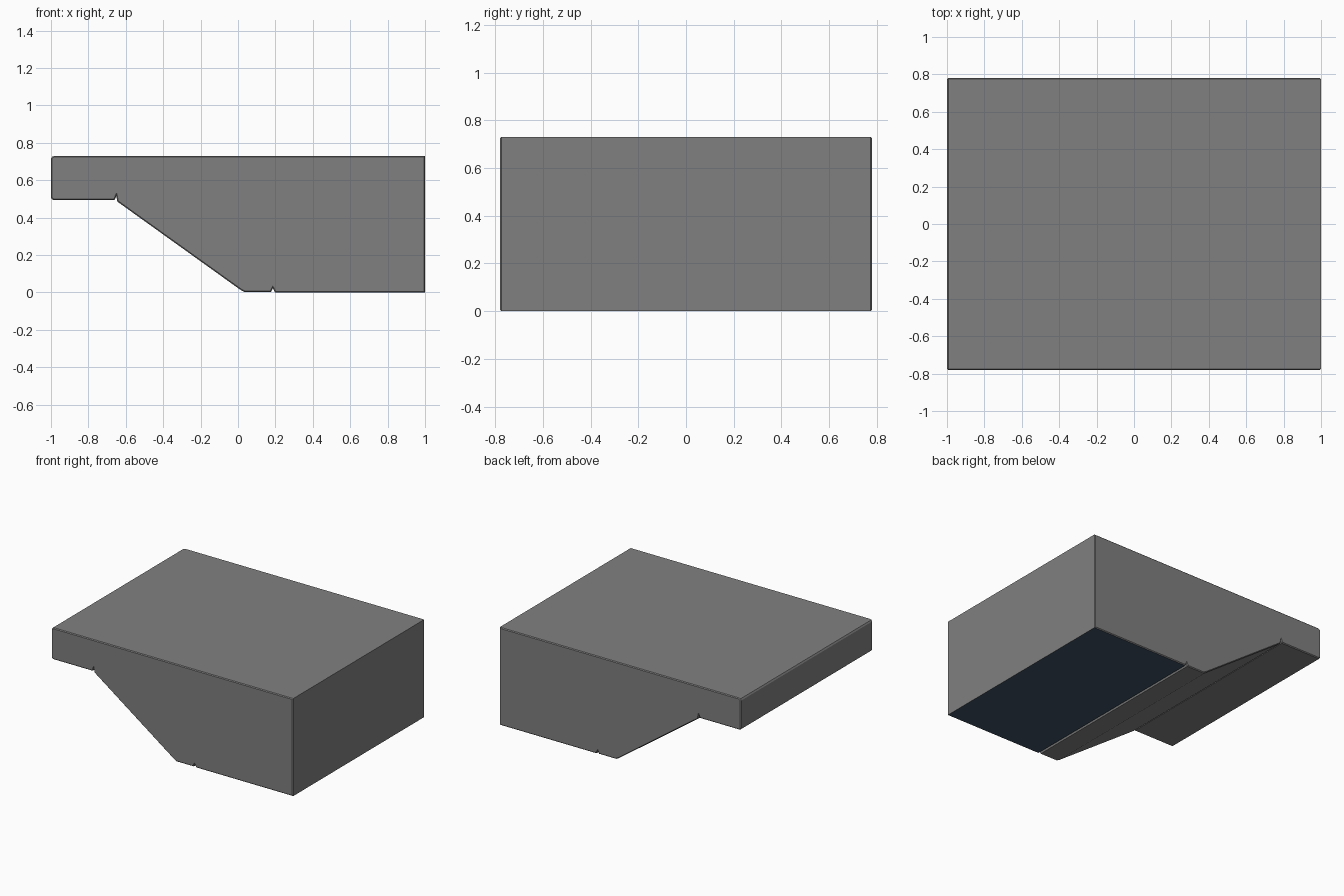
import bpy, bmesh

if "Cube" in bpy.data.objects:
    bpy.data.objects.remove(bpy.data.objects["Cube"])

def material(name, rgb):
    m = bpy.data.materials.new(name)
    m.diffuse_color = (*rgb, 1)
    m.use_nodes = True
    m.node_tree.nodes["Principled BSDF"].inputs["Base Color"].default_value = m.diffuse_color
    return m

grey = material("mid_grey", (0.216, 0.216, 0.216))
navy = material("dark_slate_blue", (0.047, 0.082, 0.129))

# Side profile (x, z): chamfered nose, two small V grooves, sloped underside
profile = [
    (1.0, 0.0), (1.0, 0.73), (-0.98, 0.73), (-0.993, 0.726), (-1.0, 0.715),
    (-1.0, 0.508), (-0.995, 0.498), (-0.985, 0.494), (-0.66, 0.494),
    (-0.651, 0.514), (-0.645, 0.485), (0.015, 0.012), (0.035, 0.002),
    (0.177, 0.002), (0.186, 0.022), (0.198, 0.0),
]
HALF = 0.78

bm = bmesh.new()
front = bm.faces.new([bm.verts.new((x, -HALF, z)) for x, z in profile])
ext = bmesh.ops.extrude_face_region(bm, geom=[front], use_keep_orig=True)
moved = [g for g in ext["geom"] if isinstance(g, bmesh.types.BMVert)]
bmesh.ops.translate(bm, verts=moved, vec=(0, 2 * HALF, 0))
bmesh.ops.recalc_face_normals(bm, faces=bm.faces[:])

# Soft chamfer around both end caps
rim = [e for e in bm.edges if abs(e.verts[0].co.y - e.verts[1].co.y) < 1e-6]
bmesh.ops.bevel(bm, geom=rim, offset=0.006, segments=1, affect='EDGES',
                clamp_overlap=True)
bm.normal_update()

# Dark base pad: flat downward faces right of the lower groove
for f in bm.faces:
    c = f.calc_center_median()
    f.material_index = int(f.normal.z < -0.9 and c.z < 0.01 and c.x > 0.3)

mesh = bpy.data.meshes.new("wedge_block")
bm.to_mesh(mesh)
bm.free()
mesh.materials.append(grey)
mesh.materials.append(navy)
block = bpy.data.objects.new("wedge_block", mesh)
bpy.context.collection.objects.link(block)
